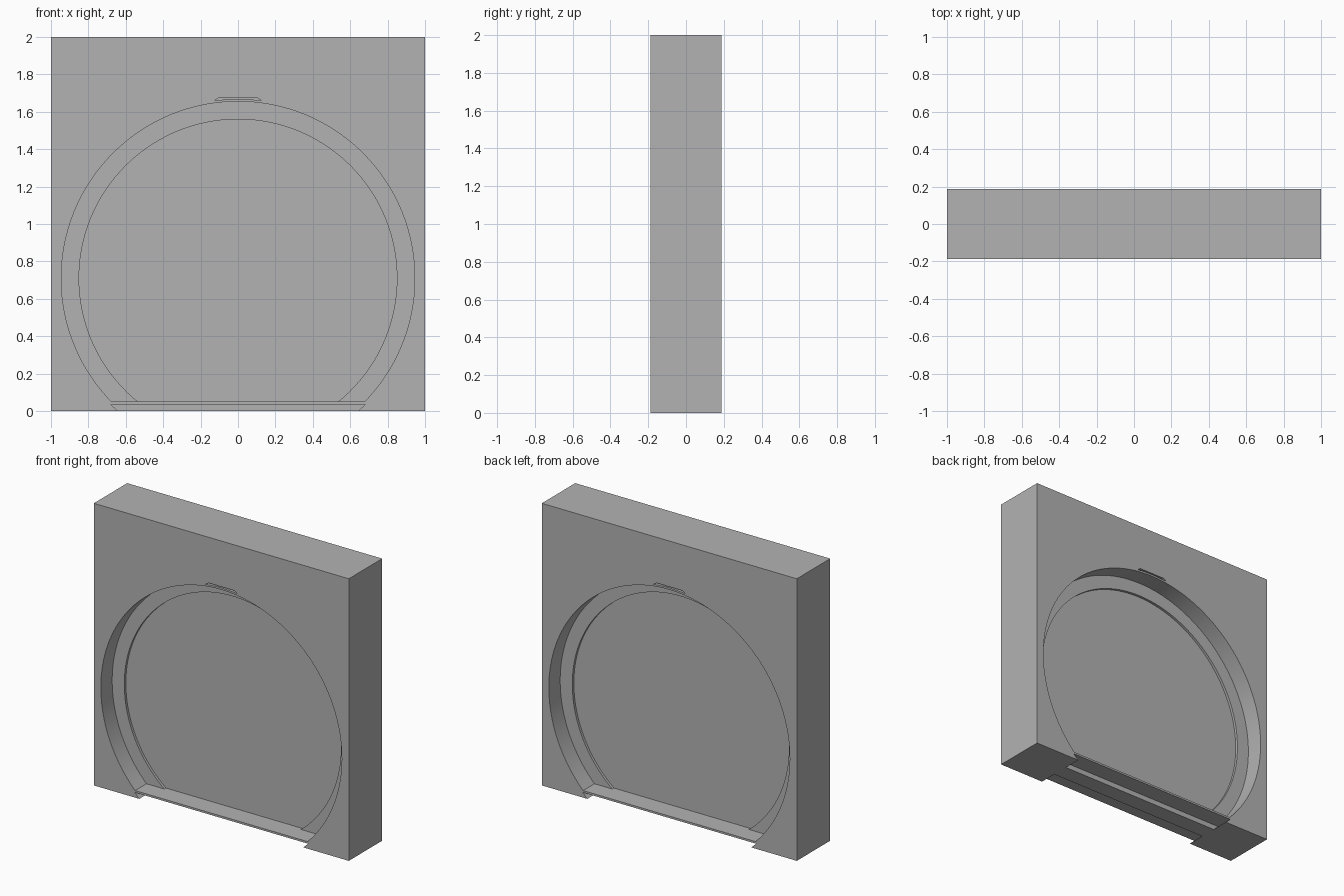
import bpy, bmesh
from math import sin, cos, asin, pi, radians

if "Cube" in bpy.data.objects:
    bpy.data.objects.remove(bpy.data.objects["Cube"], do_unlink=True)

GREY = (0.45, 0.45, 0.45, 1)
mat = bpy.data.materials.new("stone grey")
mat.use_nodes = True
mat.diffuse_color = GREY
mat.node_tree.nodes["Principled BSDF"].inputs["Base Color"].default_value = GREY

HALF_DEPTH = 0.187   # wall
RING_DEPTH = 0.06    # stepped rim inside the opening
PANEL_DEPTH = 0.042  # central panel
CENTRE_Z = 0.71
OPENING, GROOVE, INNER = 0.945, 0.958, 0.85
SILL_TOP, SILL_BASE = 0.05, 0.036


def arc(radius, z_from, z_to=None, steps=96):
    """Arc over the top, from height z_from on +x to height z_to on -x."""
    z_to = z_from if z_to is None else z_to
    a = asin((z_from - CENTRE_Z) / radius)
    b = pi - asin((z_to - CENTRE_Z) / radius)
    angles = [a + (b - a) * i / steps for i in range(steps + 1)]
    return [(radius * cos(t), CENTRE_Z + radius * sin(t)) for t in angles]


def prism(name, outline, y0, y1):
    """Extrude an x-z outline between two depths."""
    bm = bmesh.new()
    face = bm.faces.new([bm.verts.new((x, y0, z)) for x, z in outline])
    new = bmesh.ops.extrude_face_region(bm, geom=[face])["geom"]
    verts = [v for v in new if isinstance(v, bmesh.types.BMVert)]
    bmesh.ops.translate(bm, verts=verts, vec=(0, y1 - y0, 0))
    bmesh.ops.recalc_face_normals(bm, faces=bm.faces)
    mesh = bpy.data.meshes.new(name)
    bm.to_mesh(mesh)
    bm.free()
    mesh.materials.append(mat)
    obj = bpy.data.objects.new(name, mesh)
    bpy.context.collection.objects.link(obj)
    return obj


def smooth(obj):
    bpy.ops.object.select_all(action="DESELECT")
    obj.select_set(True)
    bpy.context.view_layer.objects.active = obj
    bpy.ops.object.shade_smooth_by_angle(angle=radians(30))


# Square wall with an arched opening, slightly wider under the sill
foot = arc(GROOVE, 0, steps=2)[0][0]
ledge = arc(GROOVE, SILL_BASE, steps=2)[0][0]
wall = prism("wall", [(-1, 0), (-1, 2), (1, 2), (1, 0), (foot, 0), (ledge, SILL_BASE)]
             + arc(OPENING, SILL_BASE) + [(-ledge, SILL_BASE), (-foot, 0)],
             -HALF_DEPTH, HALF_DEPTH)

# Thin slot above the crown of the arch, on both faces
crown = [p for p in arc(GROOVE, CENTRE_Z) if abs(p[0]) < 0.155]
slot = crown + [(-0.1, 1.676), (0.1, 1.676)]
for side in (-1, 1):
    cutter = prism("slot_cutter", slot, side * 0.16, side * 0.25)
    cutter.hide_render = True
    cutter.hide_set(True)
    cut = wall.modifiers.new("crown slot", "BOOLEAN")
    cut.operation = "DIFFERENCE"
    cut.solver = "EXACT"
    cut.object = cutter
smooth(wall)

# Stepped rim around the panel
rim = prism("inner_rim", arc(OPENING + 0.004, SILL_BASE + 0.004)
            + arc(INNER, SILL_BASE + 0.004)[::-1], -RING_DEPTH, RING_DEPTH)
smooth(rim)

# Recessed central panel
panel = prism("centre_panel", arc(INNER + 0.02, SILL_BASE + 0.004),
              -PANEL_DEPTH, PANEL_DEPTH)
smooth(panel)

# Sill plate across the opening and the footing beneath it
width = arc(OPENING, SILL_TOP, steps=2)[0][0]
prism("sill", [(-width, SILL_BASE), (width, SILL_BASE),
               (width, SILL_TOP), (-width, SILL_TOP)], -HALF_DEPTH, HALF_DEPTH)
prism("footing", [(-foot, 0), (foot, 0), (ledge, SILL_BASE), (-ledge, SILL_BASE)],
      -RING_DEPTH, RING_DEPTH)
